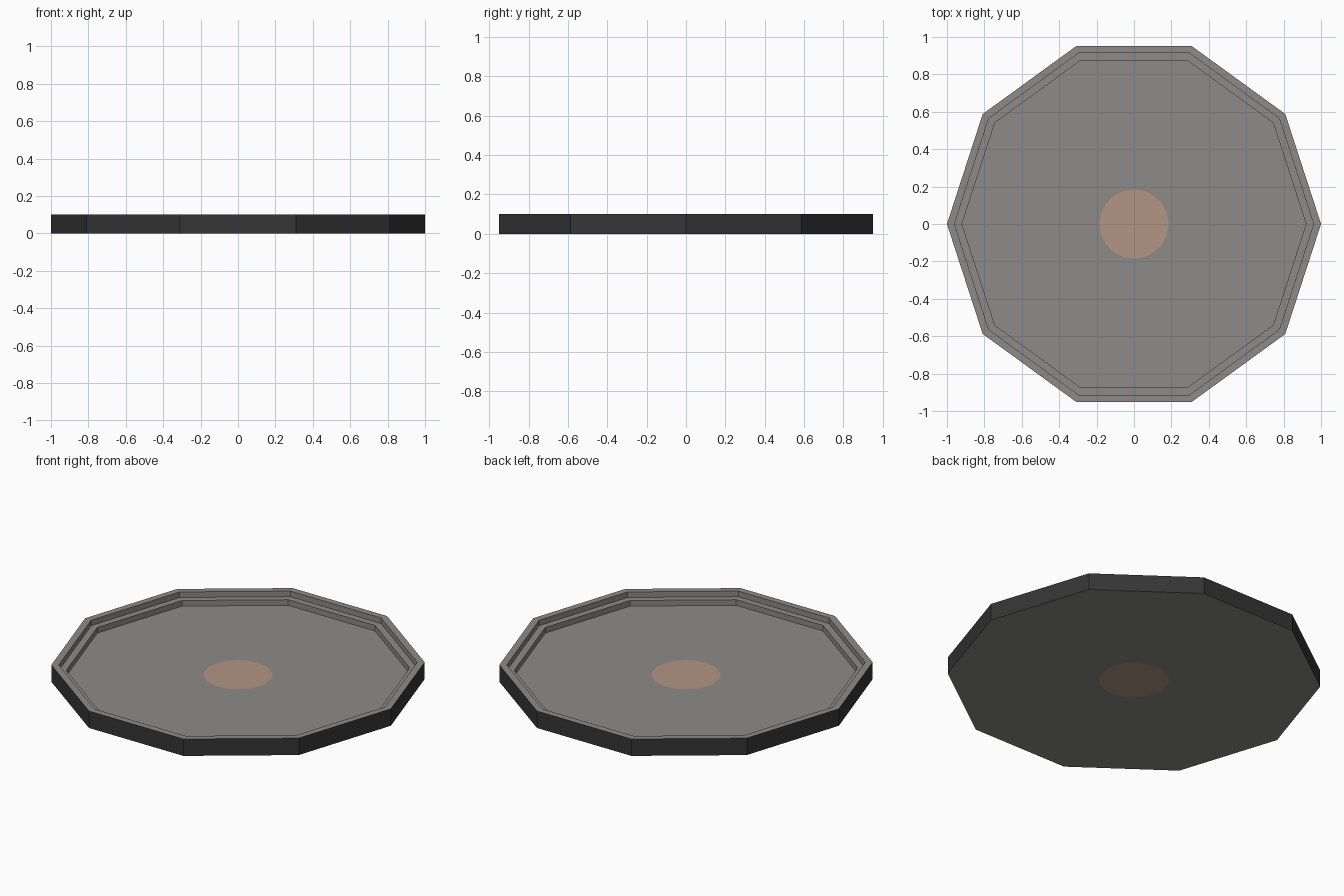
import bpy, bmesh, math

if "Cube" in bpy.data.objects:
    bpy.data.objects.remove(bpy.data.objects["Cube"])

def material(name, rgb):
    m = bpy.data.materials.new(name)
    m.diffuse_color = (*rgb, 1)
    m.use_nodes = True
    m.node_tree.nodes["Principled BSDF"].inputs["Base Color"].default_value = m.diffuse_color
    return m

grey = material("warm grey", (0.262, 0.256, 0.248))
dark = material("charcoal", (0.036, 0.036, 0.036))
copper = material("copper", (0.45, 0.30, 0.23))

N = 20  # ten corners plus the middle of each edge
# Rings (radius, height, is_round) from the middle of the underside to the middle of the floor
rings = [(0.188, 0, True), (1, 0, False), (1, 0.1, False), (0.96, 0.1, False),
         (0.96, 0.067, False), (0.92, 0.067, False), (0.92, 0.034, False),
         (0.185, 0.034, True)]
band_colours = [0, 1, 0, 0, 0, 0, 0]

bm = bmesh.new()
loops = []
for r, z, is_round in rings:
    loop = []
    for i in range(N):
        a = 2 * math.pi * i / N
        k = r * math.cos(math.pi / 10) if i % 2 and not is_round else r
        loop.append(bm.verts.new((k * math.cos(a), k * math.sin(a), z)))
    loops.append(loop)

# Bands between rings: underside, outer wall, rim, steps and floor
for lo, hi, colour in zip(loops, loops[1:], band_colours):
    for i in range(N):
        j = (i + 1) % N
        f = bm.faces.new((lo[i], lo[j], hi[j], hi[i]))
        f.material_index = colour

# Copper discs set flush in the underside and floor
bm.faces.new(loops[0][::-1]).material_index = 2
bm.faces.new(loops[-1]).material_index = 2
bmesh.ops.recalc_face_normals(bm, faces=bm.faces)

mesh = bpy.data.meshes.new("stepped_tray")
bm.to_mesh(mesh)
bm.free()
for m in (grey, dark, copper):
    mesh.materials.append(m)
tray = bpy.data.objects.new("stepped_tray", mesh)
bpy.context.collection.objects.link(tray)
